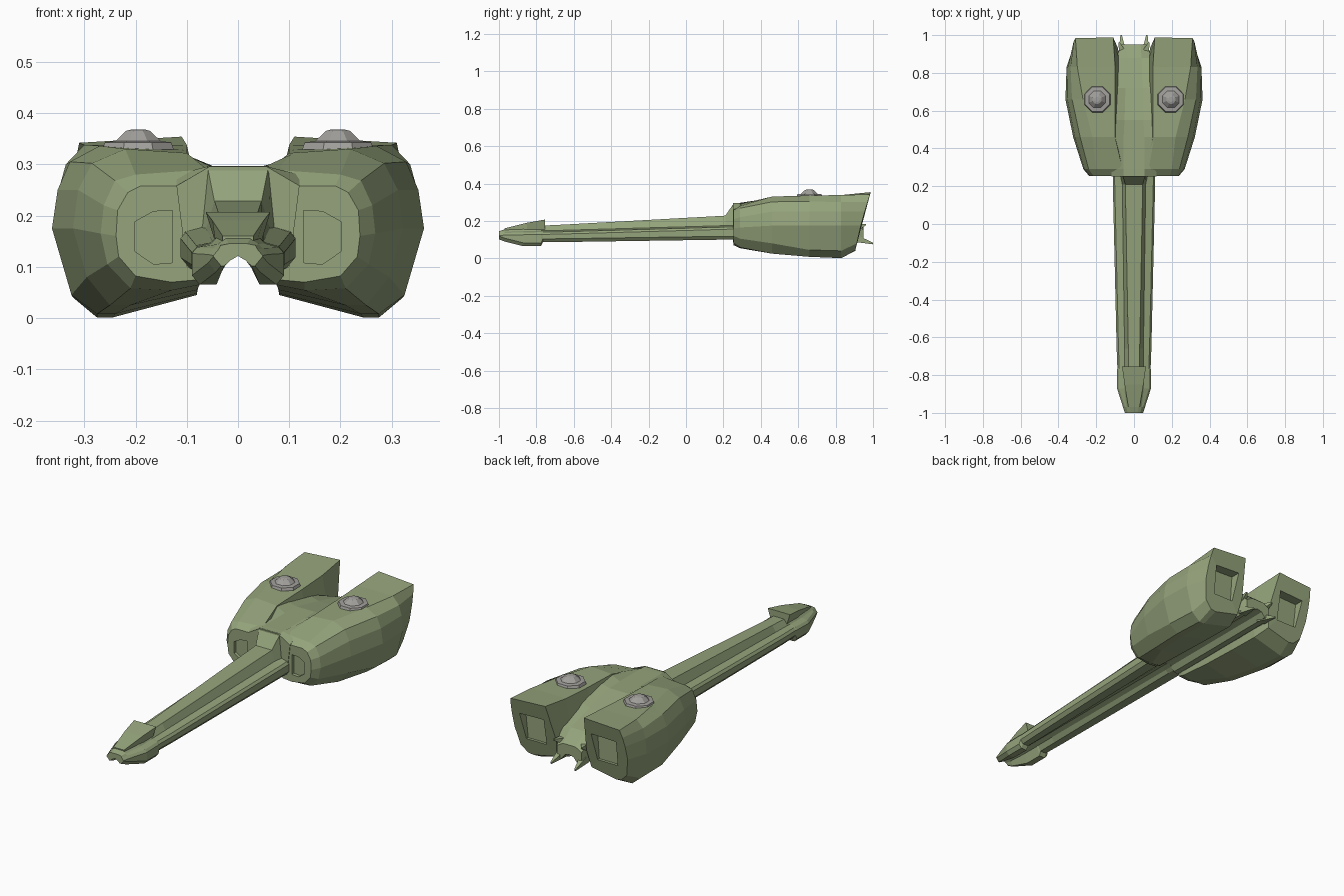
import bpy, bmesh, math
from mathutils import Vector

if "Cube" in bpy.data.objects:
    bpy.data.objects.remove(bpy.data.objects["Cube"])


def material(name, rgb):
    m = bpy.data.materials.new(name)
    m.diffuse_color = (*rgb, 1)
    m.use_nodes = True
    m.node_tree.nodes["Principled BSDF"].inputs["Base Color"].default_value = m.diffuse_color
    return m


GREEN = material("olive green", (0.30, 0.37, 0.20))
GREY = material("hatch grey", (0.36, 0.35, 0.33))


def make(name, bm, mat):
    bmesh.ops.recalc_face_normals(bm, faces=bm.faces)
    me = bpy.data.meshes.new(name)
    bm.to_mesh(me)
    bm.free()
    me.materials.append(mat)
    ob = bpy.data.objects.new(name, me)
    bpy.context.collection.objects.link(ob)
    return ob


def loft(name, rings, mat=GREEN):
    """Skin a list of closed rings and cap both ends."""
    bm = bmesh.new()
    vs = [[bm.verts.new(p) for p in r] for r in rings]
    n = len(vs[0])
    for a, b in zip(vs, vs[1:]):
        for i in range(n):
            j = (i + 1) % n
            bm.faces.new((a[i], a[j], b[j], b[i]))
    bm.faces.new(vs[0])
    bm.faces.new(vs[-1])
    return make(name, bm, mat)


def symmetric(half, y):
    """Full ring from a half profile whose ends lie on the centre line."""
    right = [Vector((x, y, z)) for x, z in half]
    return right + [Vector((-p.x, y, p.z)) for p in right[-2:0:-1]]


def mirror(ob):
    m = ob.modifiers.new("mirror", 'MIRROR')
    m.use_clip = False
    return ob


def cut(ob, cutter):
    cutter.hide_render = True
    cutter.display_type = 'WIRE'
    m = ob.modifiers.new("cut", 'BOOLEAN')
    m.operation = 'DIFFERENCE'
    m.solver = 'EXACT'
    m.object = cutter


# Side pod: ten-sided sections, from inner top round the outside to inner middle
pod_sections = {
    0.255: [(.06, .258), (.19, .258), (.215, .245), (.235, .21), (.238, .16),
            (.233, .12), (.20, .082), (.13, .07), (.075, .075), (.05, .16)],
    0.29: [(.06, .29), (.20, .28), (.24, .268), (.262, .22), (.268, .165),
           (.255, .105), (.21, .058), (.13, .054), (.075, .065), (.05, .16)],
    0.46: [(.10, .322), (.22, .33), (.285, .302), (.312, .25), (.322, .175),
           (.295, .08), (.25, .025), (.21, .025), (.08, .055), (.06, .16)],
    0.66: [(.10, .328), (.27, .336), (.328, .305), (.352, .25), (.363, .175),
           (.325, .045), (.275, .008), (.24, .008), (.08, .048), (.06, .16)],
    0.83: [(.10, .338), (.30, .338), (.336, .30), (.350, .25), (.357, .175),
           (.322, .04), (.275, .001), (.245, .001), (.08, .045), (.07, .16)],
    0.94: [(.11, .354), (.31, .342), (.318, .30), (.322, .25), (.322, .175),
           (.302, .08), (.265, .045), (.235, .04), (.10, .07), (.085, .16)],
}


def pod_y(y, z):
    # the rear end leans back toward the top
    return y + (z - .20) * (.31 if z > .2 else .22) if y > .9 else y


pod = loft("side_pod", [[(x, pod_y(y, z), z) for x, z in sec]
                        for y, sec in pod_sections.items()])

# Recessed front window
win = [(.128, .21), (.165, .208), (.201, .188), (.201, .13), (.165, .105), (.128, .108)]
cut(pod, loft("front_window_cutter", [[(x, y, z) for x, z in win] for y in (.2, .272)]))
# Recessed rear exhaust panel
ex = [(.135, .27), (.275, .265), (.26, .125), (.145, .125)]
cut(pod, loft("rear_panel_cutter", [[(x, y, z) for x, z in ex] for y in (.912, 1.1)]))
mirror(pod)

# Raised frame around the front window
bm = bmesh.new()
f = bm.faces.new([bm.verts.new((x, .254, z)) for x, z in win])
rim = bmesh.ops.inset_region(bm, faces=[f], thickness=.006, use_even_offset=True)
bmesh.ops.delete(bm, geom=[f], context='FACES')
frame = make("front_window_frame", bm, GREEN)
solid = frame.modifiers.new("solid", 'SOLIDIFY')
solid.thickness = .008
solid.offset = 0
mirror(frame)

# Central hull between the pods, with a channel beneath
hull = []
for y, tw, tz, sw, sz in [(.252, .055, .296, .12, .258), (.29, .055, .297, .12, .28),
                          (.46, .055, .297, .11, .322), (.55, .05, .297, .105, .31),
                          (.72, .045, .262, .10, .28), (.88, .04, .225, .092, .215),
                          (.95, .035, .17, .07, .15)]:
    hull.append(symmetric([(0, tz), (tw, tz), (sw, sz), (min(sw, .10), .10),
                           (.07, .085), (.045, .09), (.025, .114), (0, .121)], y))
loft("central_hull", hull)

# Long barrel with stepped sides, open channel below and a flared muzzle
barrel = []
for y, tw, tz, mw, mz, ow, lz, aw in [
        (.258, .060, .297, .072, .165, .112, .100, .045),
        (.21, .046, .228, .062, .163, .112, .100, .045),
        (-.66, .030, .180, .050, .138, .092, .087, .040),
        (-.765, .030, .175, .050, .136, .088, .086, .040),
        (-.775, .030, .175, .052, .136, .090, .065, .042),
        (-.87, .030, .170, .052, .134, .090, .065, .042),
        (-.97, .024, .155, .040, .132, .058, .090, .032),
        (-1.0, .018, .145, .034, .130, .048, .102, .026)]:
    barrel.append(symmetric([(0, tz), (tw, tz), (mw, mz + .012), (ow - .01, mz + .004),
                             (ow, mz - .008), (ow, lz + .018), (ow - .015, lz),
                             (aw, lz), (aw * .6, .112), (0, .121)], y))
loft("barrel", barrel)

# Wedge-shaped sight on the muzzle
sight = []
for y, tw, tz, bw, bz in [(-.755, .063, .207, .045, .150), (-.85, .050, .190, .043, .140),
                          (-.97, .030, .160, .030, .130)]:
    sight.append([(-tw, y, tz), (tw, y, tz), (bw, y, bz), (-bw, y, bz)])
loft("muzzle_sight", sight)


# Flared tail fins
def fin(name, base, tip):
    x, z = base
    s = .022
    ring = [(x - s, .90, z - s), (x + s, .90, z - s), (x + s, .90, z + s), (x - s, .90, z + s)]
    end = [tuple(t * .82 + r * .18 for t, r in zip(tip, (p[0], tip[1], p[2]))) for p in ring]
    mirror(loft(name, [ring, end]))


fin("lower_tail_fin", (.06, .11), (.07, 1.0, .072))
fin("upper_tail_fin", (.055, .16), (.085, .962, .185))

# Hatches: an eight-sided brim and stepped dome
profile = [(.072, .318), (.075, .330), (.070, .343), (.048, .345), (.026, .365), (.014, .368)]
rings = []
for r, z in profile:
    rings.append([(.195 + r * math.cos(a), .66 + r * math.sin(a), z)
                  for a in (math.pi / 8 + k * math.pi / 4 for k in range(8))])
mirror(loft("hatch", rings, GREY))
